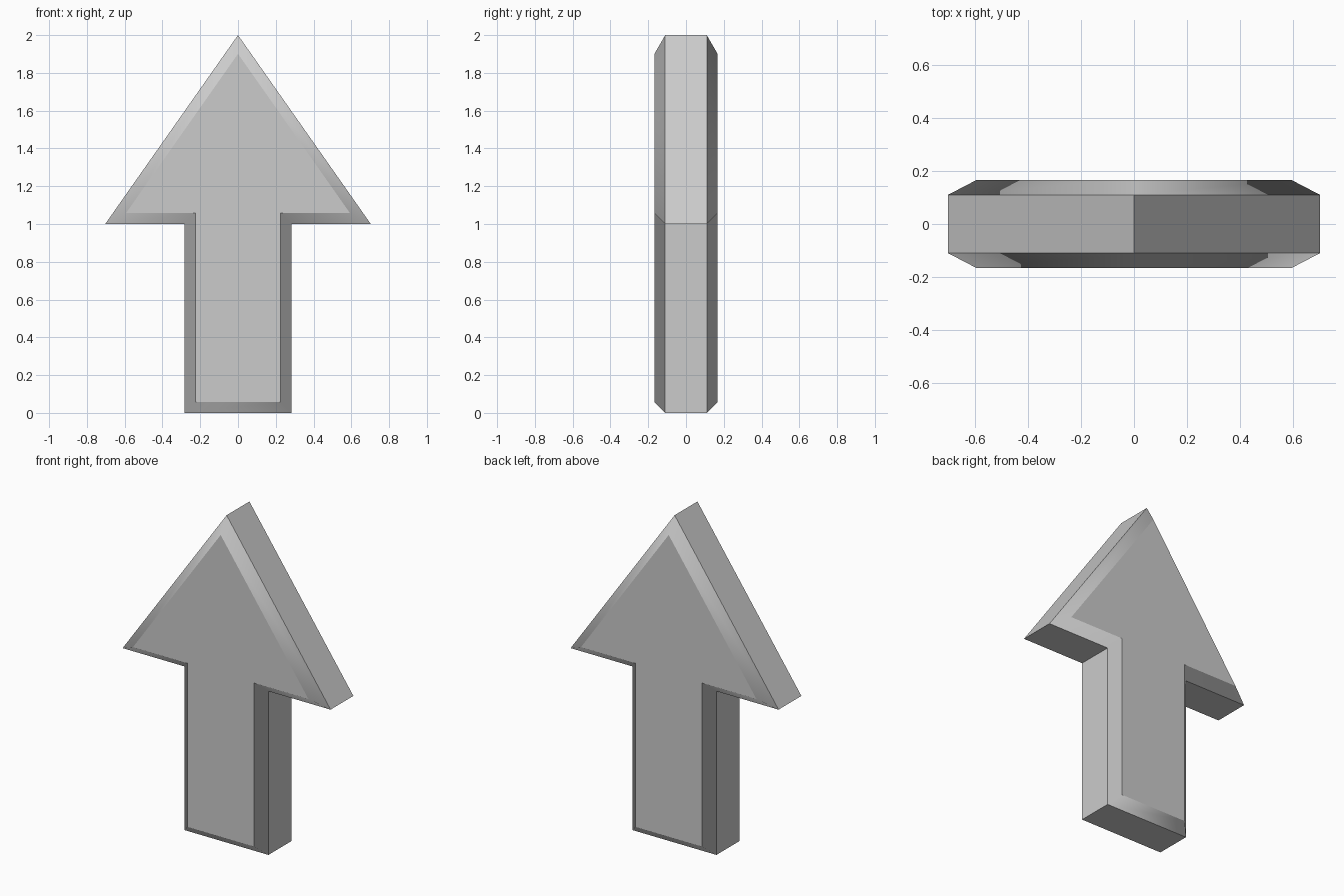
import bpy
import bmesh

if "Cube" in bpy.data.objects:
    bpy.data.objects.remove(bpy.data.objects["Cube"])

BEVEL = 0.057
HALF_CORE = 0.11

# Right half of the arrow outline, mirrored to close the profile
half = [(0.283, 0.0), (0.283, 1.0), (0.703, 1.0)]
outline = half + [(0.0, 2.0)] + [(-x, z) for x, z in reversed(half)]

bm = bmesh.new()

# Straight-sided core, extruded front to back
front = bm.faces.new([bm.verts.new((x, -HALF_CORE, z)) for x, z in outline])
res = bmesh.ops.extrude_face_region(bm, geom=[front], use_keep_orig=True)
back_verts = [g for g in res["geom"] if isinstance(g, bmesh.types.BMVert)]
bmesh.ops.translate(bm, verts=back_verts, vec=(0, 2 * HALF_CORE, 0))
bmesh.ops.recalc_face_normals(bm, faces=bm.faces[:])

# Chamfered rims raised on both caps
caps = [f for f in bm.faces if abs(f.normal.y) > 0.9]
bmesh.ops.inset_individual(bm, faces=caps, thickness=BEVEL, depth=BEVEL,
                           use_even_offset=True)
bm.normal_update()

# Smooth along each chamfer, sharp against caps and sides
for f in bm.faces:
    f.smooth = 0.1 < abs(f.normal.y) < 0.9
for e in bm.edges:
    e.smooth = all(f.smooth for f in e.link_faces)

mesh = bpy.data.meshes.new("arrow")
bm.to_mesh(mesh)
bm.free()
arrow = bpy.data.objects.new("arrow", mesh)
bpy.context.collection.objects.link(arrow)
